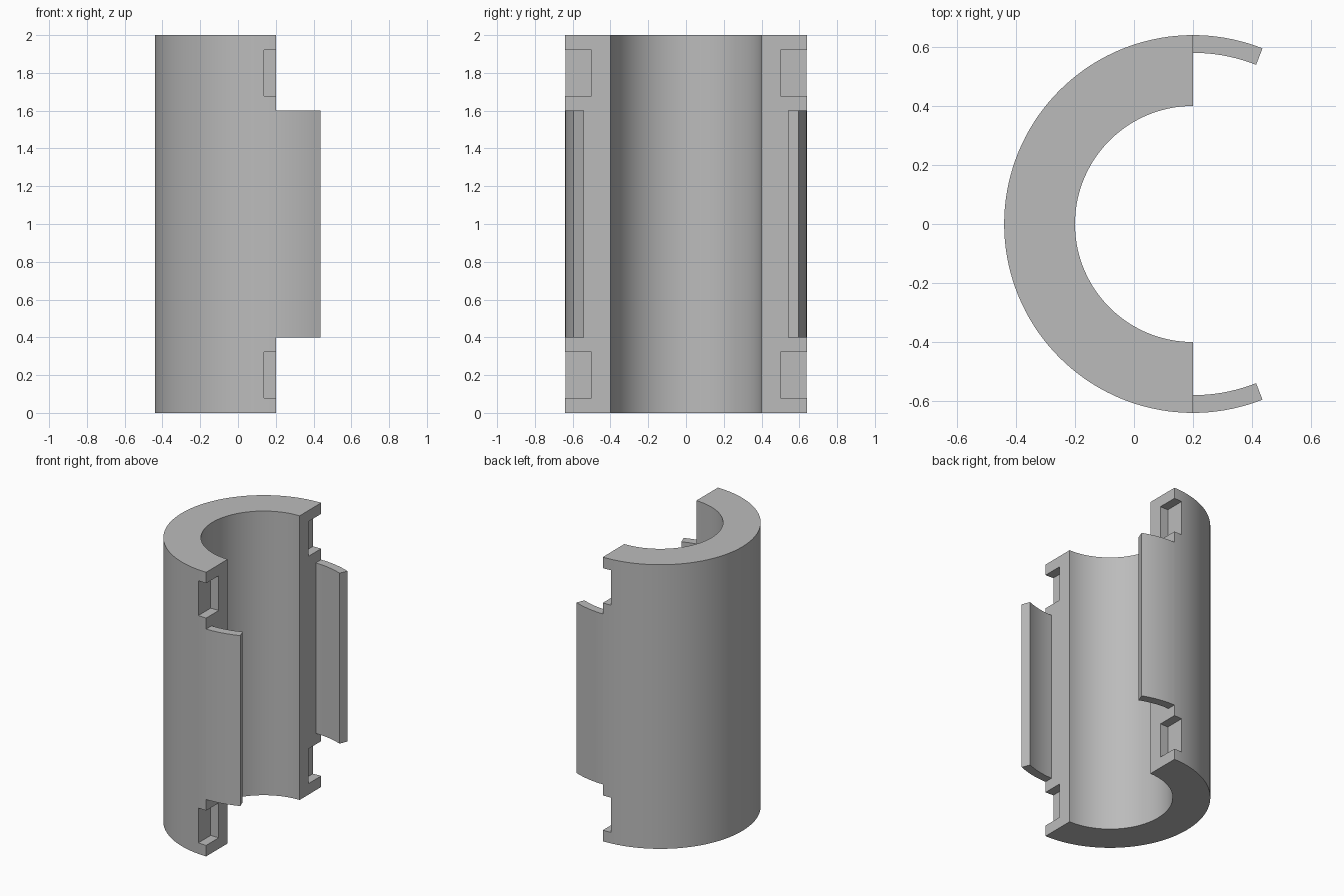
import bpy, bmesh, math

if "Cube" in bpy.data.objects:
    bpy.data.objects.remove(bpy.data.objects["Cube"])

AXIS_X = 0.2          # cylinder axis
R_OUT, R_IN, R_LIP = 0.64, 0.40, 0.58

grey = bpy.data.materials.new("plain grey")
grey.diffuse_color = (0.5, 0.5, 0.5, 1)
grey.use_nodes = True
grey.node_tree.nodes["Principled BSDF"].inputs["Base Color"].default_value = grey.diffuse_color


def arc_prism(name, r_in, r_out, a0, a1, z0, z1, steps):
    """Extruded ring sector between two angles in degrees."""
    bm = bmesh.new()
    angles = [math.radians(a0 + (a1 - a0) * i / steps) for i in range(steps + 1)]

    def point(r, a, z):
        return bm.verts.new((AXIS_X + r * math.cos(a), r * math.sin(a), z))

    rings = [[point(r, a, z) for r, z in
              ((r_in, z0), (r_out, z0), (r_out, z1), (r_in, z1))] for a in angles]
    for p, q in zip(rings, rings[1:]):
        for k in range(4):
            n = (k + 1) % 4
            bm.faces.new((p[k], p[n], q[n], q[k]))
    bm.faces.new(rings[0])
    bm.faces.new(rings[-1])
    bmesh.ops.recalc_face_normals(bm, faces=bm.faces)
    mesh = bpy.data.meshes.new(name)
    bm.to_mesh(mesh)
    bm.free()
    mesh.materials.append(grey)
    obj = bpy.data.objects.new(name, mesh)
    bpy.context.collection.objects.link(obj)
    return obj


def smooth(obj):
    bpy.ops.object.select_all(action='DESELECT')
    obj.select_set(True)
    bpy.context.view_layer.objects.active = obj
    bpy.ops.object.shade_smooth_by_angle(angle=math.radians(30))


# Half tube
shell = arc_prism("half_tube", R_IN, R_OUT, 90, 270, 0, 2, 72)

# Four notches in the outer corners of the cut faces
for side in (-1, 1):
    for z in (0.2, 1.8):
        bpy.ops.mesh.primitive_cube_add(size=1, location=(0.2375, side * 0.6, z))
        cutter = bpy.context.object
        cutter.name = "notch_cutter"
        cutter.scale = (0.2, 0.2, 0.245)
        cutter.data.materials.append(grey)
        cutter.hide_render = True
        mod = shell.modifiers.new("notch", 'BOOLEAN')
        mod.operation, mod.solver, mod.object = 'DIFFERENCE', 'EXACT', cutter
        bpy.context.view_layer.objects.active = shell
        bpy.ops.object.modifier_apply(modifier=mod.name)
        bpy.data.objects.remove(cutter)
smooth(shell)

# Thin curved lips that continue the outer wall
smooth(arc_prism("back_lip", R_LIP, R_OUT, 68.4, 90, 0.4, 1.6, 9))
smooth(arc_prism("front_lip", R_LIP, R_OUT, 270, 291.6, 0.4, 1.6, 9))
